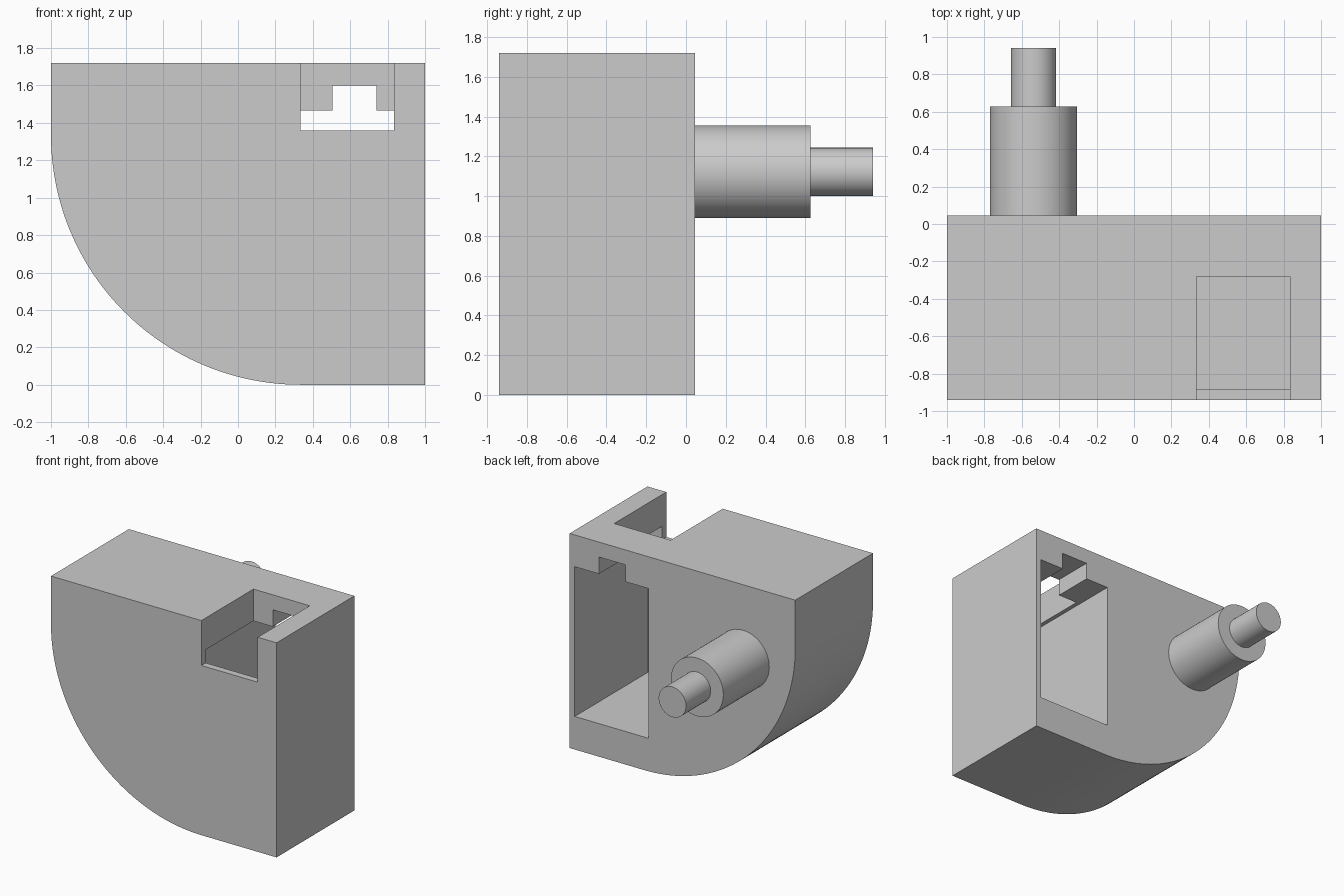
import bpy, bmesh, math

cube = bpy.data.objects.get("Cube")
if cube:
    bpy.data.objects.remove(cube, do_unlink=True)

FRONT, BACK, TOP = -0.94, 0.045, 1.72

grey = bpy.data.materials.new("plain grey")
grey.use_nodes = True
colour = (0.6, 0.6, 0.6, 1)
grey.diffuse_color = colour
grey.node_tree.nodes["Principled BSDF"].inputs["Base Color"].default_value = colour


def extrude_profile(name, points, y0, y1):
    """Solid made from an (x, z) outline swept from y0 to y1."""
    bm = bmesh.new()
    face = bm.faces.new([bm.verts.new((x, y0, z)) for x, z in points])
    swept = bmesh.ops.extrude_face_region(bm, geom=[face])["geom"]
    verts = [v for v in swept if isinstance(v, bmesh.types.BMVert)]
    bmesh.ops.translate(bm, verts=verts, vec=(0, y1 - y0, 0))
    bmesh.ops.recalc_face_normals(bm, faces=bm.faces)
    mesh = bpy.data.meshes.new(name)
    bm.to_mesh(mesh)
    bm.free()
    mesh.materials.append(grey)
    obj = bpy.data.objects.new(name, mesh)
    bpy.context.collection.objects.link(obj)
    return obj


def rectangle(x0, x1, z0, z1):
    return [(x0, z0), (x1, z0), (x1, z1), (x0, z1)]


def circle(x, z, radius, sides=64):
    steps = [math.tau * i / sides for i in range(sides)]
    return [(x + radius * math.cos(a), z + radius * math.sin(a)) for a in steps]


def select_only(obj):
    bpy.ops.object.select_all(action='DESELECT')
    obj.select_set(True)
    bpy.context.view_layer.objects.active = obj


def cut(target, cutter):
    mod = target.modifiers.new("cut", 'BOOLEAN')
    mod.operation = 'DIFFERENCE'
    mod.solver = 'EXACT'
    mod.object = cutter
    select_only(target)
    bpy.ops.object.modifier_apply(modifier=mod.name)
    bpy.data.objects.remove(cutter, do_unlink=True)


# Housing: block with one large rounded lower corner
R = 1.335
quarter = [math.pi + math.pi / 2 * i / 48 for i in range(49)]
outline = [(R - 1 + R * math.cos(a), R + R * math.sin(a)) for a in quarter]
housing = extrude_profile("housing", outline + [(1, 0), (1, TOP), (-1, TOP)], FRONT, BACK)

# Cavity open to the back, with a raised slot in its roof
cavity = rectangle(0.30, 0.955, 0.265, 1.465)
cavity[3:3] = [(0.74, 1.465), (0.74, 1.6), (0.505, 1.6), (0.505, 1.465)]
cut(housing, extrude_profile("cavity_cutter", cavity, -0.885, BACK + 0.1))

# Notch open to the top and front
notch = rectangle(0.333, 0.833, 1.36, TOP + 0.1)
cut(housing, extrude_profile("notch_cutter", notch, FRONT - 0.1, -0.28))

# Stepped shaft on the back
shaft = extrude_profile("shaft", circle(-0.537, 1.122, 0.233), BACK, 0.627)
shaft_tip = extrude_profile("shaft_tip", circle(-0.537, 1.122, 0.121), 0.627, 0.94)

for part in (housing, shaft, shaft_tip):
    select_only(part)
    bpy.ops.object.shade_smooth_by_angle(angle=math.radians(30))
